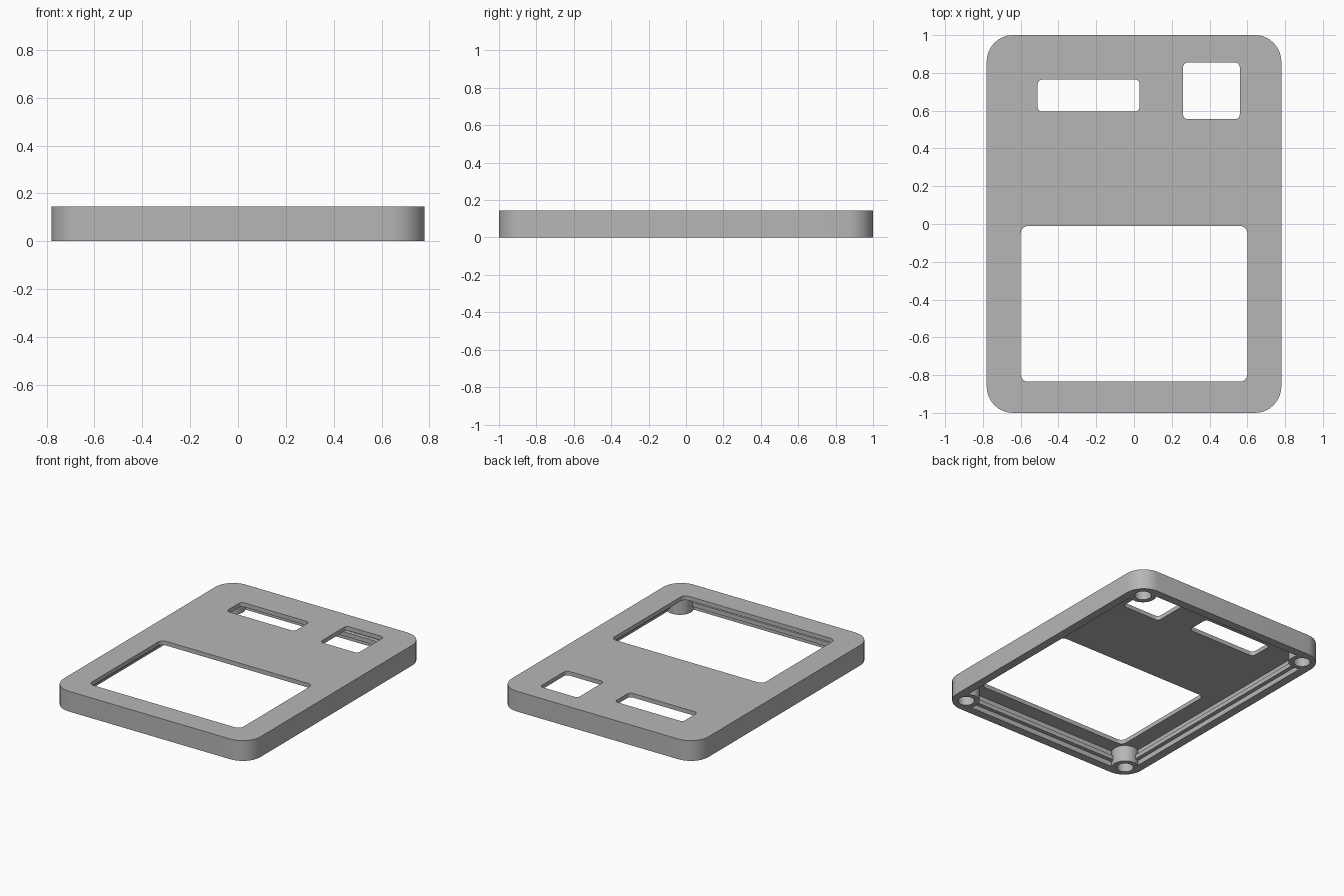
import bpy, bmesh, math

old = bpy.data.objects.get("Cube")
if old:
    bpy.data.objects.remove(old, do_unlink=True)

# Overall sizes
HALF_X, HALF_Y, HEIGHT, CORNER = 0.78, 1.0, 0.145, 0.14
PLATE = 0.03
WALL = 0.06
RIB = 0.028

grey = bpy.data.materials.new("plain_grey")
grey.use_nodes = True
grey.diffuse_color = (0.47, 0.47, 0.47, 1)
grey.node_tree.nodes["Principled BSDF"].inputs["Base Color"].default_value = grey.diffuse_color


def rounded_outline(x0, x1, y0, y1, r, steps=10):
    """Counter-clockwise rounded rectangle."""
    centres = [(x1 - r, y1 - r), (x0 + r, y1 - r), (x0 + r, y0 + r), (x1 - r, y0 + r)]
    points = []
    for corner, (cx, cy) in enumerate(centres):
        for i in range(steps + 1):
            a = math.pi / 2 * (corner + i / steps)
            points.append((cx + r * math.cos(a), cy + r * math.sin(a)))
    return points


def circle_outline(cx, cy, r, steps=40):
    return [(cx + r * math.cos(2 * math.pi * i / steps),
             cy + r * math.sin(2 * math.pi * i / steps)) for i in range(steps)]


def stack(name, layers):
    """Closed solid from outlines stacked as (outline, z)."""
    bm = bmesh.new()
    rings = [[bm.verts.new((x, y, z)) for x, y in outline] for outline, z in layers]
    for low, high in zip(rings, rings[1:]):
        for i in range(len(low)):
            j = (i + 1) % len(low)
            bm.faces.new((low[i], low[j], high[j], high[i]))
    bm.faces.new(rings[0][::-1])
    bm.faces.new(rings[-1])
    bmesh.ops.recalc_face_normals(bm, faces=bm.faces[:])
    mesh = bpy.data.meshes.new(name)
    bm.to_mesh(mesh)
    bm.free()
    mesh.materials.append(grey)
    obj = bpy.data.objects.new(name, mesh)
    bpy.context.collection.objects.link(obj)
    return obj


def combine(target, tool, operation):
    """Apply a boolean and drop the tool."""
    mod = target.modifiers.new("cut", 'BOOLEAN')
    mod.operation = operation
    mod.solver = 'EXACT'
    mod.object = tool
    tool.hide_render = True
    bpy.context.view_layer.objects.active = target
    bpy.ops.object.modifier_apply(modifier=mod.name)
    bpy.data.objects.remove(tool, do_unlink=True)


def inset(amount):
    return rounded_outline(-HALF_X + amount, HALF_X - amount,
                           -HALF_Y + amount, HALF_Y - amount, CORNER - amount)


# Outer slab
panel = stack("cover_panel", [(inset(0), 0), (inset(0), HEIGHT)])

# Hollow underside, leaving a rib running round the inner wall
wide, narrow = inset(WALL), inset(WALL + RIB)
combine(panel, stack("cavity", [
    (wide, -0.05), (wide, 0.035), (narrow, 0.035), (narrow, 0.065),
    (wide, 0.065), (wide, HEIGHT - PLATE)]), 'DIFFERENCE')

# Corner screw posts with blind holes
posts = [(sx * (HALF_X - 0.105), sy * (HALF_Y - 0.105)) for sx in (-1, 1) for sy in (-1, 1)]
for x, y in posts:
    ring = circle_outline(x, y, 0.088)
    combine(panel, stack("post", [(ring, 0), (ring, HEIGHT - PLATE / 2)]), 'UNION')
for x, y in posts:
    ring = circle_outline(x, y, 0.054)
    combine(panel, stack("hole", [(ring, -0.05), (ring, HEIGHT - PLATE - 0.005)]), 'DIFFERENCE')

# Openings through the face: large window, slot, square window
for x0, x1, y0, y1, r in [(-0.6, 0.6, -0.835, -0.01, 0.04),
                          (-0.51, 0.03, 0.595, 0.765, 0.025),
                          (0.26, 0.56, 0.555, 0.855, 0.025)]:
    shape = rounded_outline(x0, x1, y0, y1, r, 6)
    combine(panel, stack("opening", [(shape, 0.08), (shape, HEIGHT + 0.05)]), 'DIFFERENCE')

# Smooth rounded corners, crisp edges
bpy.ops.object.select_all(action='DESELECT')
panel.select_set(True)
bpy.context.view_layer.objects.active = panel
bpy.ops.object.shade_smooth_by_angle(angle=math.radians(30))
